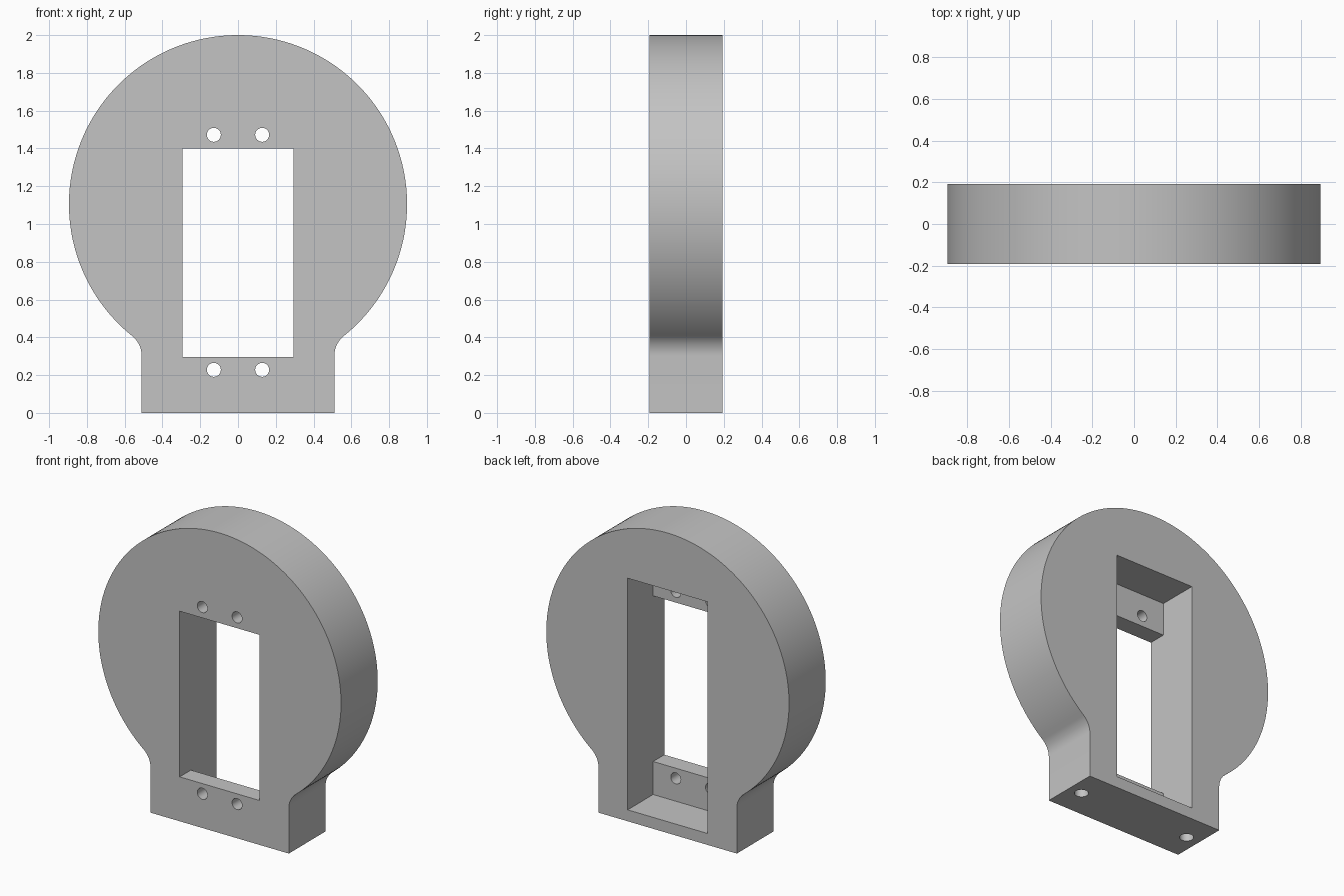
import bpy, bmesh
from math import atan2, cos, hypot, pi, radians, sin, sqrt
from mathutils import Matrix, Vector

cube = bpy.data.objects.get("Cube")
if cube:
    bpy.data.objects.remove(cube, do_unlink=True)

HALF_DEPTH = 0.193
RADIUS, CENTRE_Z = 0.895, 1.105
FOOT_X, FILLET = 0.51, 0.135

grey = bpy.data.materials.new("plain grey")
grey.use_nodes = True
grey.diffuse_color = (0.55, 0.55, 0.55, 1)
grey.node_tree.nodes["Principled BSDF"].inputs["Base Color"].default_value = grey.diffuse_color


def finish(name, bm):
    bmesh.ops.recalc_face_normals(bm, faces=bm.faces)
    mesh = bpy.data.meshes.new(name)
    bm.to_mesh(mesh)
    bm.free()
    mesh.materials.append(grey)
    obj = bpy.data.objects.new(name, mesh)
    bpy.context.collection.objects.link(obj)
    return obj


def prism(name, points, sweep):
    """Closed outline swept along a vector."""
    bm = bmesh.new()
    face = bm.faces.new([bm.verts.new(p) for p in points])
    result = bmesh.ops.extrude_face_region(bm, geom=[face], use_keep_orig=True)
    moved = [g for g in result["geom"] if isinstance(g, bmesh.types.BMVert)]
    bmesh.ops.translate(bm, verts=moved, vec=sweep)
    return finish(name, bm)


def drill(name, centre, radius, length, turn=0):
    bm = bmesh.new()
    matrix = Matrix.Translation(centre) @ Matrix.Rotation(turn, 4, "X")
    bmesh.ops.create_cone(bm, cap_ends=True, segments=32, radius1=radius,
                          radius2=radius, depth=length, matrix=matrix)
    return finish(name, bm)


def arc(cx, cz, r, start, end, steps):
    angles = [start + (end - start) * i / steps for i in range(steps + 1)]
    return [(cx + r * cos(a), cz + r * sin(a)) for a in angles]


# Outline: foot, tangent fillet, then the round plate, mirrored in x
fx = FOOT_X + FILLET
fz = CENTRE_Z - sqrt((RADIUS + FILLET) ** 2 - fx ** 2)
join = atan2(fz - CENTRE_Z, fx)
half = [(FOOT_X, 0)]
half += arc(fx, fz, FILLET, pi, join + pi, 12)
half += arc(0, CENTRE_Z, RADIUS, join, pi / 2, 72)[1:]
outline = half + [(-x, z) for x, z in reversed(half[:-1])]
plate = prism("round_mounting_plate",
              [(x, -HALF_DEPTH, z) for x, z in outline],
              Vector((0, 2 * HALF_DEPTH, 0)))

# Stepped window: narrow at the front, taller pocket at the back
LEDGE_Y, WINDOW_X, MID_Z = -0.075, 0.295, 0.848
lower = [(-0.3, -0.552), (LEDGE_Y, -0.552), (LEDGE_Y, -0.772), (0.3, -0.772)]
section = lower + [(y, -z) for y, z in reversed(lower)]
cutters = [prism("window_cutter", [(-WINDOW_X, y, MID_Z + z) for y, z in section],
                 Vector((2 * WINDOW_X, 0, 0)))]

# Screw holes through the ledges, and blind holes up into the foot
for side in (-1, 1):
    for z in (0.228, 1.472):
        cutters.append(drill("screw_hole_cutter", (side * 0.128, -0.13, z),
                             0.037, 0.3, pi / 2))
    cutters.append(drill("foot_hole_cutter", (side * 0.415, 0, 0.15), 0.043, 0.5))

# Cut the openings
bpy.context.view_layer.objects.active = plate
for cutter in cutters:
    cut = plate.modifiers.new("cut", "BOOLEAN")
    cut.operation = "DIFFERENCE"
    cut.solver = "EXACT"
    cut.object = cutter
    bpy.ops.object.modifier_apply(modifier=cut.name)
    bpy.data.objects.remove(cutter, do_unlink=True)

# Smooth curved walls, crisp edges
bpy.ops.object.select_all(action="DESELECT")
plate.select_set(True)
bpy.ops.object.shade_smooth_by_angle(angle=radians(30))
